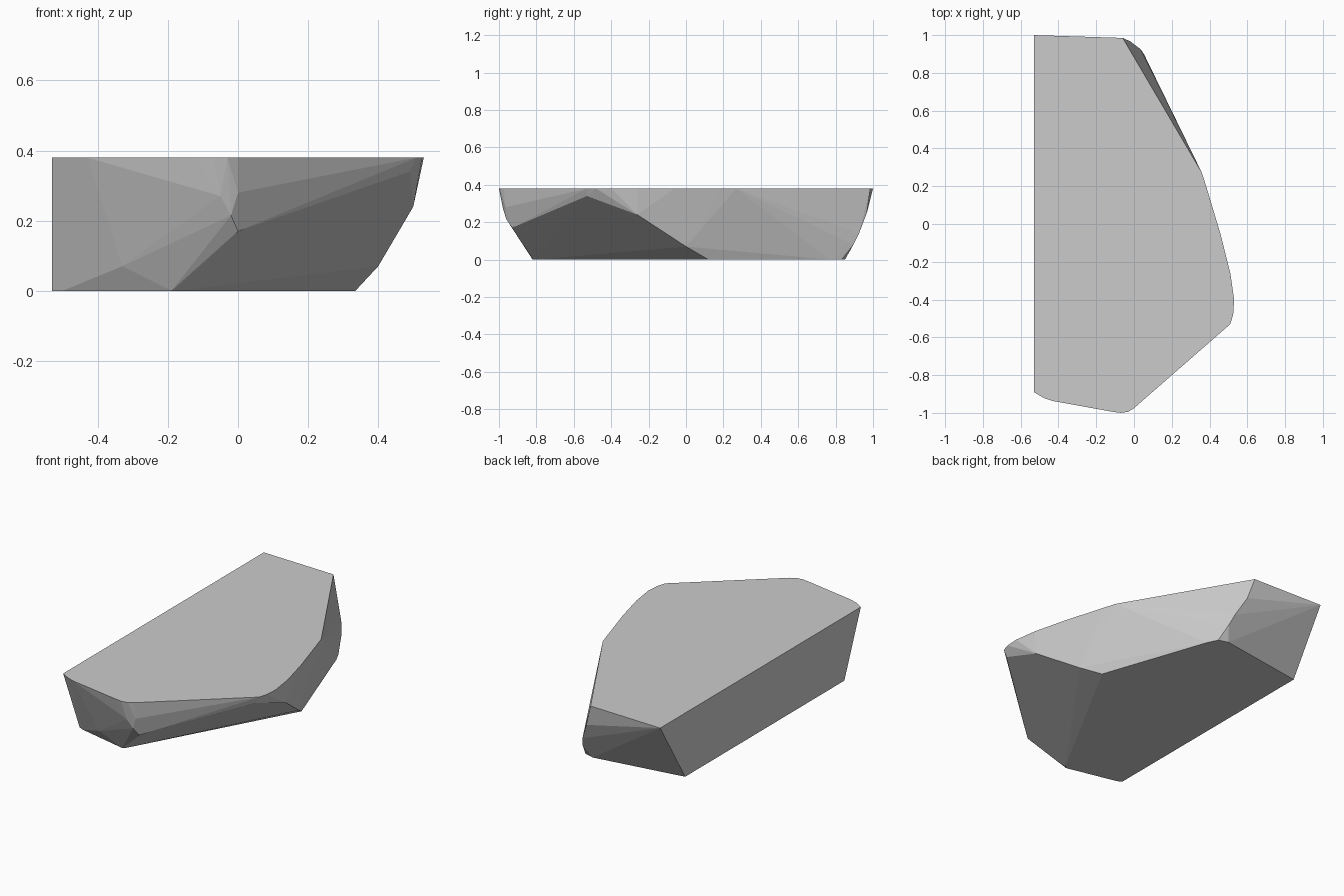
import bpy, bmesh

H = 0.38

# flat top outline
top = [(-0.53, 1.0), (-0.06, 0.985), (0.36, 0.27), (0.385, 0.19), (0.46, -0.06),
       (0.51, -0.26), (0.53, -0.40), (0.525, -0.48), (0.51, -0.53),
       (0.0, -0.975), (-0.03, -0.994), (-0.07, -1.0), (-0.12, -0.993),
       (-0.43, -0.937), (-0.48, -0.92), (-0.53, -0.89)]

# smaller flat base outline
base = [(-0.53, 0.765), (0.02, 0.85), (0.08, 0.832), (0.11, 0.77), (0.335, 0.12),
        (-0.175, -0.81), (-0.19, -0.82), (-0.50, -0.75), (-0.53, -0.735)]

# chipped corners between top and base
chips = [(0.0, -0.93, 0.17), (-0.02, -0.96, 0.215), (-0.05, -0.978, 0.27),
         (0.0, -0.965, 0.28), (0.49, -0.53, 0.34), (0.50, -0.26, 0.24),
         (0.40, 0.0, 0.07), (-0.33, -0.835, 0.07),
         (-0.02, 0.967, 0.25), (0.035, 0.925, 0.14), (0.055, 0.895, 0.08)]

points = [(x, y, H) for x, y in top] + [(x, y, 0) for x, y in base] + chips

# rock block as the convex skin of its corners
bm = bmesh.new()
for p in points:
    bm.verts.new(p)
res = bmesh.ops.convex_hull(bm, input=bm.verts[:])
loose = [v for v in bm.verts if not v.link_faces]
bmesh.ops.delete(bm, geom=loose, context='VERTS')
bmesh.ops.dissolve_limit(bm, angle_limit=0.01, verts=bm.verts[:], edges=bm.edges[:])
bmesh.ops.recalc_face_normals(bm, faces=bm.faces[:])
mesh = bpy.data.meshes.new("rock_block")
bm.to_mesh(mesh)
bm.free()
rock = bpy.data.objects.new("rock_block", mesh)
bpy.context.collection.objects.link(rock)
